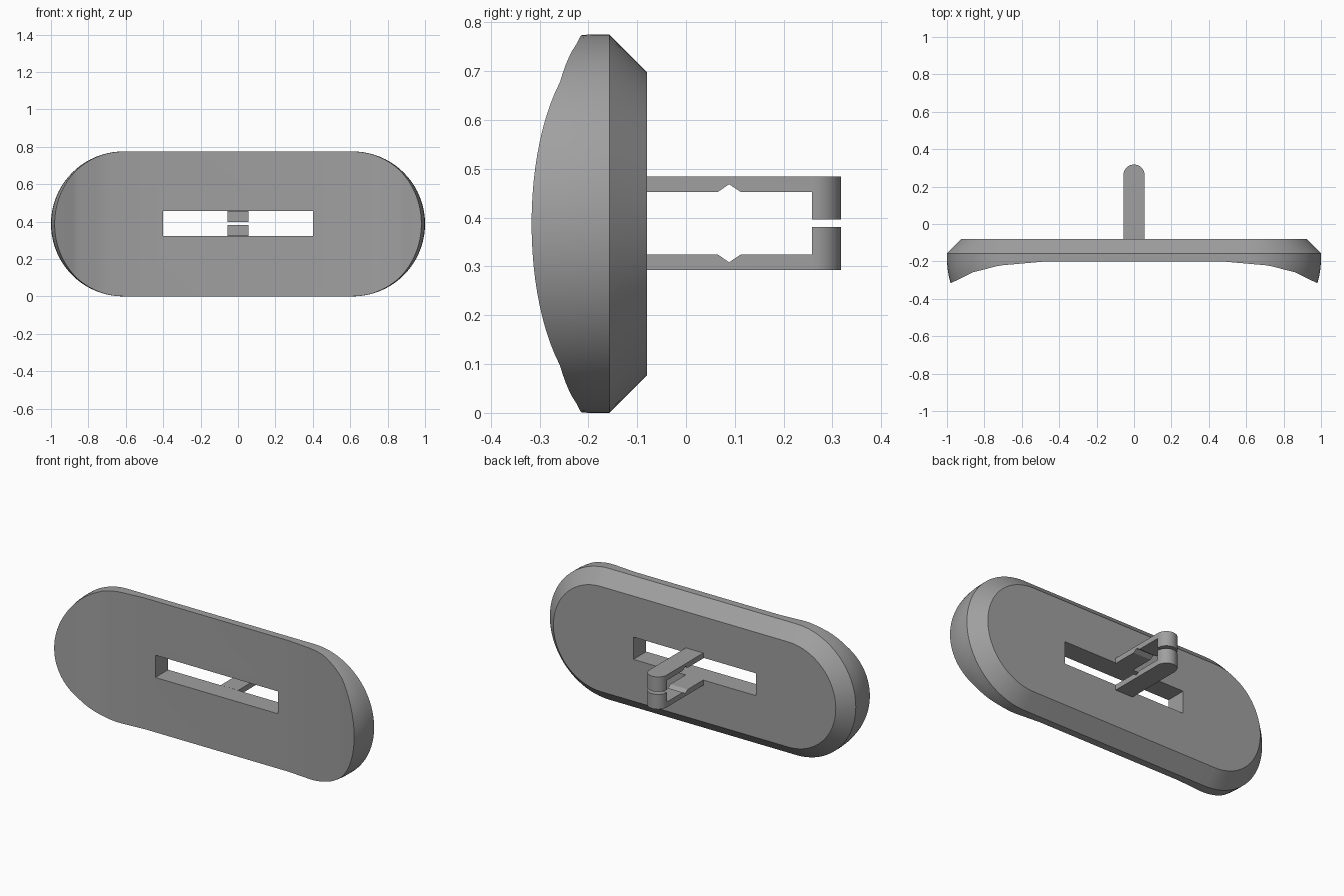
import bpy, bmesh, math

if "Cube" in bpy.data.objects:
    bpy.data.objects.remove(bpy.data.objects["Cube"])

ZC, R, HALF = 0.3875, 0.3875, 0.6125      # plate centre height, end radius, half straight length

grey = bpy.data.materials.new("plain grey")
grey.diffuse_color = (0.35, 0.35, 0.35, 1)
grey.use_nodes = True
grey.node_tree.nodes["Principled BSDF"].inputs["Base Color"].default_value = grey.diffuse_color


def make_object(name, bm, smooth=True):
    bmesh.ops.recalc_face_normals(bm, faces=bm.faces)
    mesh = bpy.data.meshes.new(name)
    bm.to_mesh(mesh)
    bm.free()
    mesh.materials.append(grey)
    ob = bpy.data.objects.new(name, mesh)
    bpy.context.collection.objects.link(ob)
    bpy.ops.object.select_all(action='DESELECT')
    ob.select_set(True)
    bpy.context.view_layer.objects.active = ob
    if smooth:
        bpy.ops.object.shade_smooth_by_angle(angle=math.radians(30))
    return ob


def bridge(bm, a, b):
    n = len(a)
    for i in range(n):
        bm.faces.new((a[i], a[(i + 1) % n], b[(i + 1) % n], b[i]))


# Depth of the dished front along x
DISH = [(0, -0.2), (0.47, -0.2), (0.72, -0.222), (0.86, -0.258), (0.98, -0.318), (1.1, -0.378)]


def front_y(x):
    x = abs(x)
    for (x0, y0), (x1, y1) in zip(DISH, DISH[1:]):
        if x <= x1:
            return y0 + (y1 - y0) * (x - x0) / (x1 - x0)


# Plate outline: centre of offset, and outward direction, counter-clockwise
SEG = 40
right = [(HALF, math.pi * (i / SEG - 0.5)) for i in range(SEG + 1)]
left = [(-HALF, a + math.pi) for _, a in right]
outline = ([(-0.47, -math.pi / 2), (0.47, -math.pi / 2)] + right
           + [(0.47, math.pi / 2), (-0.47, math.pi / 2)] + left)


def rim_point(cx, a, inset):
    return cx + (R - inset) * math.cos(a), ZC + (R - inset) * math.sin(a)


def lean(y):
    return 0.02 * (max(0, -0.19 - y) / 0.128) ** 2


bm = bmesh.new()
rings = []
# Bevelled back
for y, inset in ((-0.08, 0.077), (-0.157, 0)):
    ring = []
    for cx, a in outline:
        x, z = rim_point(cx, a, inset)
        ring.append(bm.verts.new((x, y, z)))
    rings.append(ring)
# Outer wall, leaning in slightly toward the front edge
for t in (0.25, 0.5, 0.75, 1):
    ring = []
    for cx, a in outline:
        x, z = rim_point(cx, a, 0)
        yf = front_y(x)
        yf = front_y(rim_point(cx, a, lean(yf))[0])
        y = -0.157 + (yf + 0.157) * t
        x, z = rim_point(cx, a, lean(y))
        ring.append(bm.verts.new((x, y, z)))
    rings.append(ring)
for a, b in zip(rings, rings[1:]):
    bridge(bm, a, b)
bm.faces.new(rings[0])
# Front dish: strips joining lower and upper edge at equal x
f = rings[-1]
n = len(f)
lower = list(reversed(f[n - SEG // 2 - 1:])) + []
lo = f[n - SEG // 2:] + f[:2 + SEG // 2]
up = list(reversed(f[3 + SEG // 2:n - SEG // 2 - 1]))
tip_l, tip_r = f[n - SEG // 2 - 1], f[2 + SEG // 2]
bm.faces.new((tip_l, lo[0], up[0]))
for i in range(len(up) - 1):
    bm.faces.new((lo[i], lo[i + 1], up[i + 1], up[i]))
bm.faces.new((lo[len(up) - 1], tip_r, up[-1]))
plate = make_object("plate", bm, smooth=False)

# Slot through the plate
bm = bmesh.new()
bmesh.ops.create_cube(bm, size=1)
for v in bm.verts:
    v.co = (v.co.x * 0.8, -0.2 + v.co.y * 0.6, 0.39 + v.co.z * 0.132)
cutter = make_object("slot_cutter", bm, smooth=False)
cut = plate.modifiers.new("slot", 'BOOLEAN')
cut.operation, cut.solver, cut.object = 'DIFFERENCE', 'EXACT', cutter
bpy.context.view_layer.objects.active = plate
bpy.ops.object.modifier_apply(modifier=cut.name)
bpy.data.objects.remove(cutter)
bpy.ops.object.select_all(action='DESELECT')
plate.select_set(True)
bpy.ops.object.shade_smooth_by_angle(angle=math.radians(30))


# Clip arms: hooked side profile lofted across the width with a rounded tip
def clip_arm(name, side):
    w, mid = 0.057, 0.3885
    bm = bmesh.new()
    slices = []
    for i in range(17):
        x = -w * math.cos(math.pi * i / 16)
        tip = 0.261 + math.sqrt(max(0, w * w - x * x))
        profile = [(-0.08, 0.0955), (-0.08, 0.064), (0.065, 0.064), (0.0885, 0.080), (0.112, 0.064),
                   (0.258, 0.064), (0.258, 0.008), (tip, 0.008), (tip, 0.0955)]
        slices.append([bm.verts.new((x, y, mid + side * h)) for y, h in profile])
    for a, b in zip(slices, slices[1:]):
        bridge(bm, a, b)
    bm.faces.new(slices[0])
    bm.faces.new(slices[-1])
    make_object(name, bm)


clip_arm("upper_clip_arm", 1)
clip_arm("lower_clip_arm", -1)
